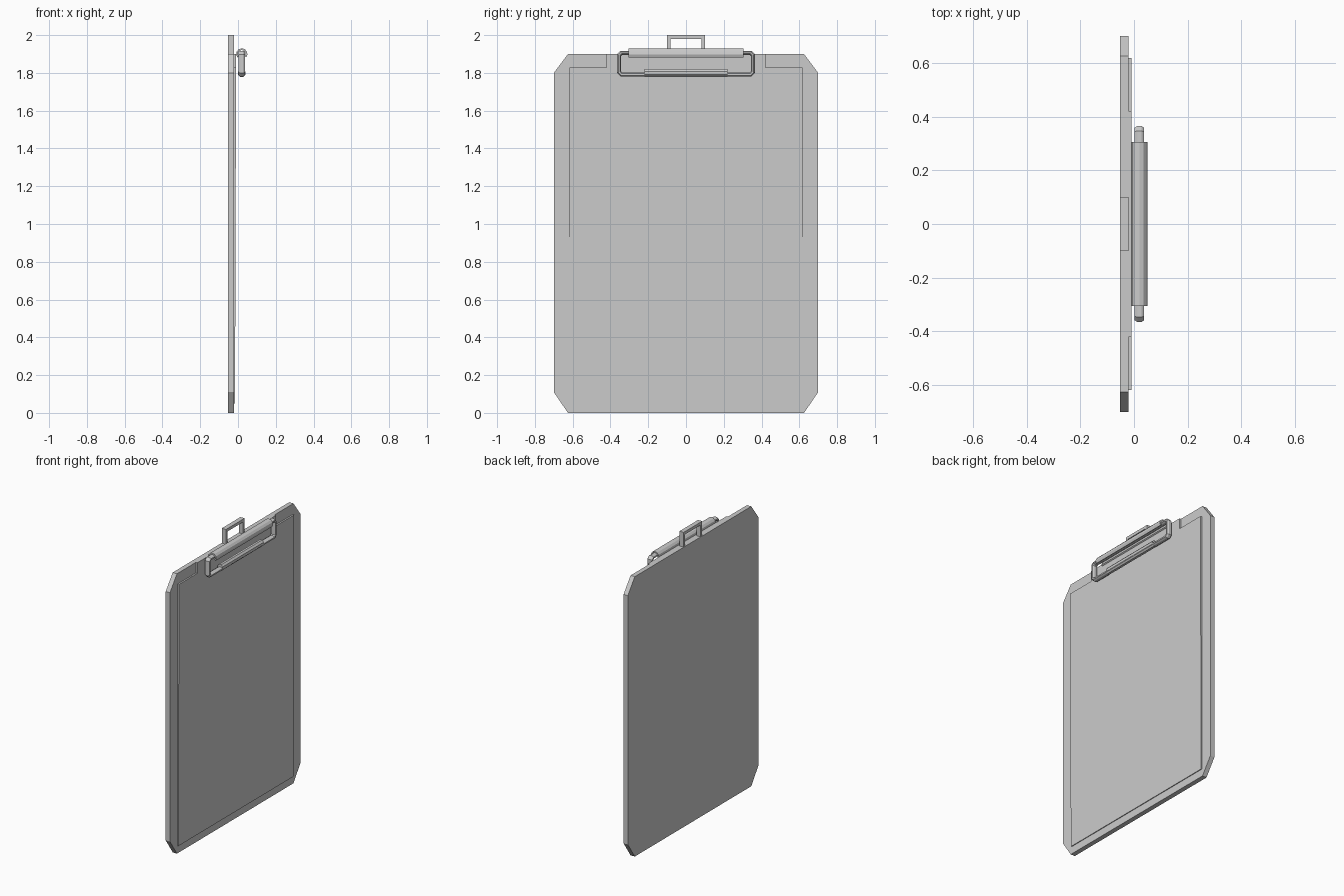
import bpy, bmesh, math

if "Cube" in bpy.data.objects:
    bpy.data.objects.remove(bpy.data.objects["Cube"])


def make_object(name, verts, faces):
    mesh = bpy.data.meshes.new(name)
    bm = bmesh.new()
    vs = [bm.verts.new(v) for v in verts]
    for f in faces:
        bm.faces.new([vs[i] for i in f])
    bmesh.ops.recalc_face_normals(bm, faces=bm.faces)
    bm.to_mesh(mesh)
    bm.free()
    obj = bpy.data.objects.new(name, mesh)
    bpy.context.collection.objects.link(obj)
    return obj


def prism(name, a, b):
    """Join two matching 3D outlines into a closed solid."""
    n = len(a)
    sides = [(i, (i + 1) % n, (i + 1) % n + n, i + n) for i in range(n)]
    return make_object(name, a + b, [tuple(range(n)), tuple(range(n, 2 * n))] + sides)


def slab(name, half, back, front):
    """Mirror a half outline in y and extrude it along x."""
    outline = half + [(-y, z) for y, z in reversed(half)]
    return prism(name, [(back(z), y, z) for y, z in outline],
                 [(front(z), y, z) for y, z in outline])


def rod(name, section, half_length):
    """Extrude an (x, z) section along y."""
    return prism(name, [(x, -half_length, z) for x, z in section],
                 [(x, half_length, z) for x, z in section])


def ellipse(cx, cz, rx, rz, n=8):
    return [(cx + rx * math.cos((i + .5) * math.tau / n) / math.cos(math.pi / n),
             cz + rz * math.sin((i + .5) * math.tau / n) / math.cos(math.pi / n))
            for i in range(n)]


# Backing board with clipped corners
slab("board", [(0.625, 0), (0.7, 0.11), (0.7, 1.8), (0.625, 1.9)],
     lambda z: -0.053, lambda z: -0.021)

# Paper pad, leaning slightly forward, with the tab under the clip
slab("paper", [(0.618, 0.05), (0.618, 1.828), (0.42, 1.828), (0.42, 1.9)],
     lambda z: -0.022, lambda z: -0.016 + 0.006 * z / 1.9)

# Hanging loop above the board
slab("hanging_loop", [(0.082, 1.895), (0.1, 1.895), (0.1, 2.0)][1:]
     , lambda z: -0.052, lambda z: -0.021)
loop = bpy.data.objects["hanging_loop"]
bpy.data.objects.remove(loop)
arch = [(-0.1, 1.89), (-0.1, 2.0), (0.1, 2.0), (0.1, 1.89)]
inner = [(-0.083, 1.89), (-0.083, 1.98), (0.083, 1.98), (0.083, 1.89)]
outline = arch + inner[::-1]
prism("hanging_loop", [(-0.052, y, z) for y, z in outline],
      [(-0.021, y, z) for y, z in outline])

# Wire clip frame: a flattened octagonal section swept round a rectangle
section = ellipse(0.02, 0, 0.018, 0.011)
verts, faces = [], []
cz, hy, hz, cut = 1.849, 0.354, 0.057, 0.012
for sy, sz in [(1, 1), (-1, 1), (-1, -1), (1, -1)]:
    corner = [(hy, hz - cut), (hy - cut, hz)]
    for y, z in (corner if sy * sz > 0 else corner[::-1]):
        for x, d in section:
            dy = d if y == hy else d * 0.41
            dz = d if z == hz else d * 0.41
            verts.append((x, sy * (y + dy), cz + sz * (z + dz)))
n, rings = len(section), 8
for r in range(rings):
    for i in range(n):
        j, s = (i + 1) % n, (r + 1) % rings
        faces.append((r * n + i, r * n + j, s * n + j, s * n + i))
make_object("clip_wire", verts, faces)

# Curled hinge strip folded over the top wire, open underneath
angles = [math.radians(-36 + i * 252 / 8) for i in range(9)]
curl = [(0.02 + 0.03 * math.cos(a), 1.9 + 0.03 * math.sin(a)) for a in angles]
curl += [(0.02 + 0.021 * math.cos(a), 1.9 + 0.021 * math.sin(a)) for a in reversed(angles)]
rod("clip_hinge", curl, 0.305)

# Grip sleeve on the lower wire
rod("clip_grip", ellipse(0.02, 1.799, 0.019, 0.021), 0.22)
